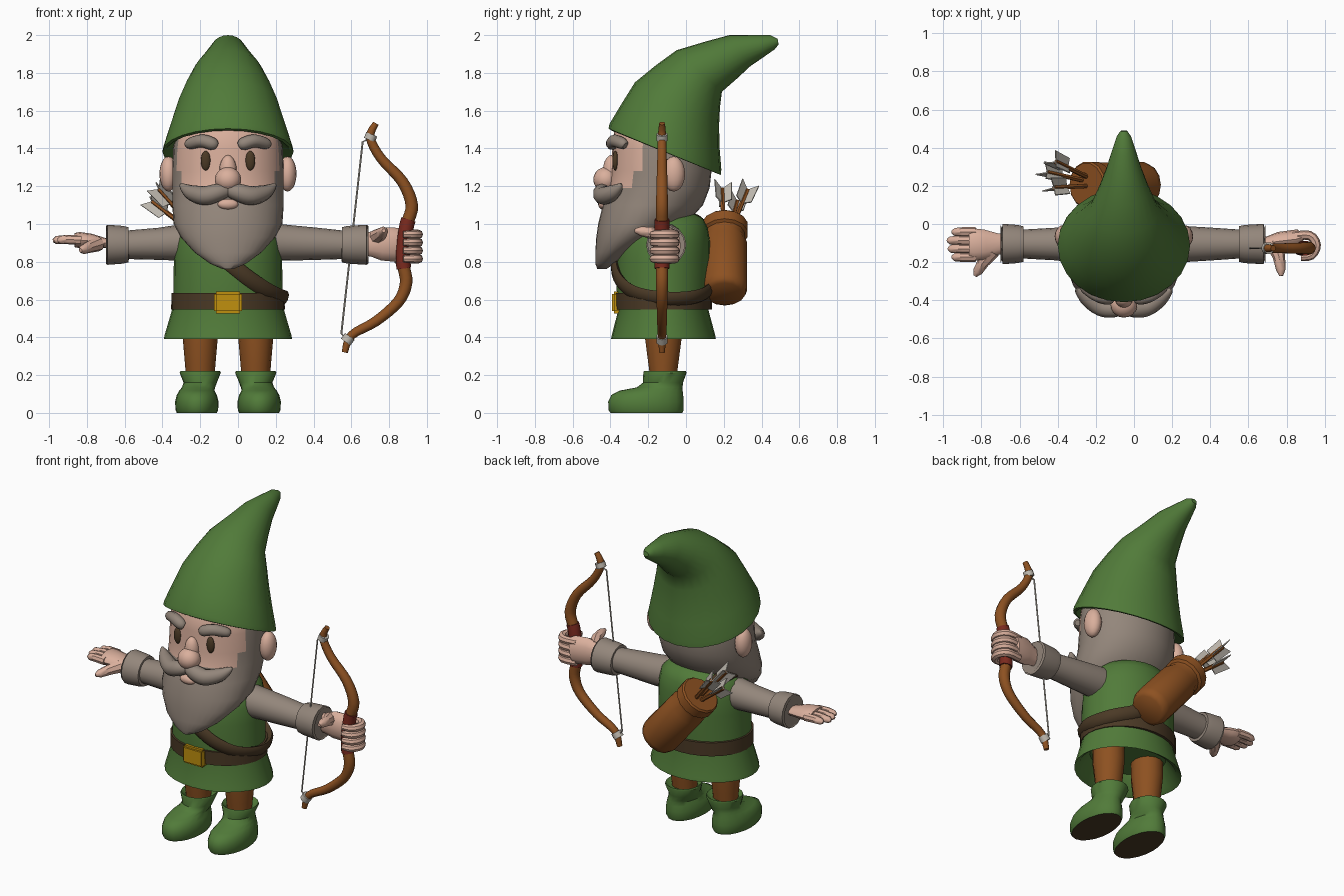
import bpy, bmesh, math
from mathutils import Vector as V

if "Cube" in bpy.data.objects:
    bpy.data.objects.remove(bpy.data.objects["Cube"])

CX = -0.053  # body centre line


def material(name, *rgb):
    m = bpy.data.materials.new(name)
    m.diffuse_color = [(c / 255) ** 2.2 for c in rgb] + [1]
    m.use_nodes = True
    m.node_tree.nodes["Principled BSDF"].inputs["Base Color"].default_value = m.diffuse_color
    return m


GREEN = material("green cloth", 82, 122, 60)
SKIN = material("skin", 217, 174, 155)
GREY = material("grey hair and wool", 146, 133, 122)
BROWN = material("brown leather", 140, 82, 38)
DARK = material("dark leather", 76, 60, 42)
GOLD = material("gold", 190, 142, 22)
RED = material("red grip", 122, 46, 36)
PALE = material("pale feather", 190, 184, 174)


def finish(name, bm, mats, rule=None, angle=42):
    bmesh.ops.recalc_face_normals(bm, faces=bm.faces)
    for f in bm.faces:
        f.smooth = True
        if rule:
            f.material_index = int(rule(f.calc_center_median(), f.normal))
    me = bpy.data.meshes.new(name)
    bm.to_mesh(me)
    bm.free()
    for m in mats:
        me.materials.append(m)
    me.set_sharp_from_angle(angle=math.radians(angle))
    ob = bpy.data.objects.new(name, me)
    bpy.context.collection.objects.link(ob)
    return ob


def loft(name, rings, mats, n=24, rule=None, closed=False, angle=42):
    """Skin elliptical rings given as (centre, u axis, v axis)."""
    bm = bmesh.new()
    loops = []
    for c, u, v in rings:
        loops.append([bm.verts.new(c + u * math.cos(a) + v * math.sin(a))
                      for a in (2 * math.pi * i / n for i in range(n))])
    pairs = list(zip(loops, loops[1:]))
    if closed:
        pairs.append((loops[-1], loops[0]))
    for a, b in pairs:
        for i in range(n):
            j = (i + 1) % n
            bm.faces.new((a[i], a[j], b[j], b[i]))
    if not closed:
        bm.faces.new(loops[0])
        bm.faces.new(loops[-1])
    return finish(name, bm, mats, rule, angle)


def stack(name, rows, mats, x=0, **kw):
    """Horizontal rings: (z, front y, back y, half width[, x shift])."""
    return loft(name, [(V((CX + x + (r[4] if len(r) > 4 else 0), (r[1] + r[2]) / 2, r[0])),
                        V((r[3], 0, 0)), V((0, (r[2] - r[1]) / 2, 0))) for r in rows], mats, **kw)


def curve(pts, k=4, closed=False):
    """Catmull-Rom smoothing of (x, y, z, radius) points."""
    p = [V(q) for q in pts]
    n, out = len(p), []
    get = (lambda i: p[i % n]) if closed else (lambda i: p[max(0, min(n - 1, i))])
    for i in range(n if closed else n - 1):
        a, b, c, d = (get(i + j) for j in (-1, 0, 1, 2))
        for t in (j / k for j in range(k)):
            out.append(0.5 * (2 * b + (c - a) * t + (2 * a - 5 * b + 4 * c - d) * t * t
                              + (3 * b - a - 3 * c + d) * t ** 3))
    return out if closed else out + [p[-1]]


def tube(name, pts, mats, n=10, ref=(0, 1, 0), flat=1, **kw):
    """Tube through (x, y, z, radius) points; flat scales it along ref."""
    rings = []
    axis = [V(q[:3]) for q in pts]
    for i, q in enumerate(pts):
        t = axis[min(i + 1, len(axis) - 1)] - axis[max(i - 1, 0)]
        if t.length < 1e-6:
            t = axis[-1] - axis[0]
        u = t.cross(V(ref)).normalized()
        v = u.cross(t).normalized()
        rings.append((axis[i], u * q[3], v * q[3] * flat))
    return loft(name, rings, mats, n=n, **kw)


def ball(name, loc, size, mat):
    bm = bmesh.new()
    bmesh.ops.create_uvsphere(bm, u_segments=16, v_segments=10, radius=1)
    for v in bm.verts:
        v.co = V(loc) + V([a * b for a, b in zip(v.co, size)])
    return finish(name, bm, [mat], angle=80)


# Pointed hat, bent backwards: front (y, z), back (y, z), half width
hat = [((-.33, 1.52), (.11, 1.34), .26), ((-.395, 1.495), (.17, 1.265), .33),
       ((-.41, 1.505), (.185, 1.26), .347), ((-.405, 1.53), (.187, 1.29), .342),
       ((-.345, 1.63), (.178, 1.40), .308),
       ((-.27, 1.75), (.175, 1.52), .268), ((-.16, 1.84), (.18, 1.62), .225),
       ((-.05, 1.92), (.19, 1.70), .18), ((.10, 1.965), (.27, 1.77), .13),
       ((.23, 2.0), (.34, 1.835), .093), ((.36, 2.0), (.42, 1.89), .06),
       ((.445, 2.0), (.47, 1.925), .038), ((.485, 1.98), (.49, 1.95), .018)]
loft("hat", [(V((CX, (f[0] + b[0]) / 2, (f[1] + b[1]) / 2)), V((w, 0, 0)),
              V((0, (b[0] - f[0]) / 2, (b[1] - f[1]) / 2))) for f, b, w in hat], [GREEN])

# Head with hair and beard; the face is the front patch
stack("head_and_beard", [(1.6, -.3, .05, .2), (1.5, -.38, .12, .275), (1.4, -.39, .13, .29),
      (1.28, -.395, .135, .295), (1.19, -.405, .125, .295), (1.1, -.44, .09, .295),
      (1.0, -.465, 0, .288), (.93, -.475, -.13, .25), (.85, -.48, -.29, .178),
      (.79, -.48, -.38, .095), (.762, -.47, -.42, .03)], [GREY, SKIN], n=32,
      rule=lambda c, n: c.z > 1.18 and c.y < (-.24 if c.z > 1.25 else -.29), angle=60)

ball("nose_tip", (CX, -.425, 1.235), (.07, .066, .066), SKIN)
ball("nose_bridge", (CX, -.395, 1.28), (.046, .045, .085), SKIN)
ball("lower_lip", (CX, -.44, 1.105), (.055, .025, .028), SKIN)
for s, side in ((-1, "right"), (1, "left")):
    X = lambda d: CX + s * d
    ball(side + "_ear", (X(.315), -.065, 1.265), (.048, .06, .093), SKIN)
    ball(side + "_eye", (X(.118), -.374, 1.335), (.026, .016, .052), DARK)
    tube(side + "_eyebrow", curve([(X(.065), -.385, 1.415, .024), (X(.085), -.39, 1.425, .034),
         (X(.14), -.375, 1.44, .034), (X(.2), -.335, 1.425, .03), (X(.215), -.32, 1.415, .018)]),
         [GREY], ref=(0, 1, 0))
    tube(side + "_moustache", curve([(X(-.01), -.43, 1.18, .03), (X(.05), -.445, 1.168, .046),
         (X(.12), -.435, 1.15, .05), (X(.19), -.39, 1.165, .042), (X(.235), -.355, 1.195, .022),
         (X(.25), -.345, 1.215, .006)]), [GREY])

# Tunic with flared, hollow skirt
stack("tunic", [(.5, -.32, .08, .24), (.41, -.365, .125, .31), (.39, -.397, .158, .34),
      (.41, -.393, .155, .336), (.54, -.36, .12, .298), (.65, -.367, .125, .288),
      (.8, -.367, .128, .287), (.9, -.355, .128, .282), (.98, -.33, .115, .262),
      (1.03, -.28, .09, .21), (1.06, -.2, .03, .12)], [GREEN], n=28)

# Belt and buckle
stack("belt", [(.55, -.35, .11, .285), (.548, -.375, .138, .301), (.635, -.378, .14, .299),
      (.637, -.35, .11, .28)], [DARK], n=28)
bm = bmesh.new()
bmesh.ops.create_cube(bm, size=1)
for v in bm.verts:
    v.co = V((CX + v.co.x * .15, -.368 + v.co.y * .05, .585 + v.co.z * .115))
bmesh.ops.bevel(bm, geom=bm.edges, offset=.012, segments=2, affect='EDGES')
finish("buckle", bm, [GOLD])

# Diagonal strap around the body
path = curve([(-.2, -.25, 1.0, 0), (-.13, -.345, .91, 0), (.0, -.378, .80, 0), (.12, -.355, .705, 0),
              (.23, -.27, .635, 0), (.298, -.12, .605, 0), (.255, .03, .61, 0),
              (.13, .12, .65, 0), (0, .142, .74, 0), (-.13, .13, .9, 0), (-.2, .06, 1.02, 0),
              (-.215, -.1, 1.04, 0)], 4, True)
path = [V((p[0] + CX, p[1], p[2])) for p in path]
rings = []
for i, p in enumerate(path):
    t = path[(i + 1) % len(path)] - path[i - 1]
    out = p - V((CX, -.12, .75))
    side = t.cross(out).normalized()
    rings.append((p, side * .042, side.cross(t).normalized() * .02))
loft("strap", rings, [DARK], n=8, closed=True)

# Legs and boots
for s, side in ((-1, "right"), (1, "left")):
    stack(side + "_leg", [(.18, -.19, -.05, .075), (.25, -.2, -.04, .08), (.4, -.22, -.02, .093),
          (.5, -.22, -.02, .093)], [BROWN], x=s * .147, n=14)
    k = s * .018
    stack(side + "_boot", [(0, -.4, -.02, .106, k), (.015, -.41, -.012, .113, k),
          (.06, -.412, -.012, .115, k), (.095, -.395, -.015, .106, k), (.118, -.35, -.018, .093, k),
          (.135, -.26, -.018, .088, k / 2), (.16, -.228, -.016, .088), (.212, -.226, .003, .109),
          (.222, -.222, 0, .105), (.2, -.2, -.03, .08)], [GREEN, DARK], x=s * .147, n=20,
          rule=lambda c, n: c.z < .005)

# Sleeves with cuffs
for side, s, cuff, end in (("right", -1, .58, .70), ("left", 1, .55, .69)):
    tube(side + "_sleeve", [(s * .2 + CX / 2, -.11, .905, .1), (s * .3 + CX / 2, -.105, .9, .094),
         (s * .42, -.105, .895, .085), (s * cuff, -.105, .89, .076), (s * cuff, -.105, .89, .093),
         (s * (cuff + .03), -.105, .89, .1), (s * (end - .01), -.105, .89, .106),
         (s * end, -.105, .89, .1), (s * (end - .02), -.105, .89, .06)], [GREY], n=16, ref=(0, 0, 1))

# Open hand
tube("right_palm", [(-.66, -.105, .895, .05), (-.71, -.105, .9, .055), (-.78, -.108, .91, .078),
     (-.84, -.108, .915, .085), (-.865, -.108, .915, .075)], [SKIN], n=12, ref=(0, 0, 1), flat=.5)
for i, tip in enumerate((.955, .98, .975, .955)):
    y = -.042 - i * .044
    tube("right_finger", [(-.83, y, .915, .026), (-.9, y, .918, .025), (-tip + .015, y, .915, .021),
         (-tip, y, .912, .009)], [SKIN], n=8, ref=(0, 0, 1))
tube("right_thumb", [(-.74, -.14, .895, .04), (-.79, -.2, .878, .032), (-.82, -.25, .865, .025),
     (-.833, -.272, .86, .01)], [SKIN], n=8, ref=(0, 0, 1))

# Hand gripping the bow
tube("left_palm", [(.64, -.1, .89, .055), (.7, -.1, .893, .065), (.76, -.09, .895, .088),
     (.84, -.08, .89, .09), (.87, -.07, .885, .08)], [SKIN], n=12, flat=.55)
for i in range(4):
    z = .945 - i * .043
    tube("left_finger", curve([(.83, -.065, z, .024), (.92, -.06, z, .025), (.955, -.11, z, .025),
         (.93, -.165, z, .023), (.875, -.175, z, .018)], 3), [SKIN], n=8, ref=(0, 0, 1))
tube("left_thumb", [(.73, -.1, .93, .042), (.76, -.17, .95, .033), (.77, -.24, .962, .025),
     (.772, -.272, .965, .01)], [SKIN], n=8, ref=(0, 0, 1))

# Bow with grip, end bands and string
BY = -.127
bow = [(.73, 1.533, .016), (.70, 1.46, .023), (.755, 1.35, .026), (.87, 1.225, .03),
       (.92, 1.1, .033), (.895, 1.0, .033), (.88, .9, .033), (.875, .79, .033),
       (.89, .69, .033), (.85, .59, .03), (.73, .485, .027), (.60, .41, .023), (.565, .32, .016)]
limb = curve([(x, BY, z, r) for x, z, r in bow])
tube("bow", limb, [BROWN])
tube("bow_grip", [(p[0], p[1], p[2], .039) for p in limb if .75 < p[2] < 1.03], [RED], n=12)
tube("upper_band", [(.708, BY, 1.475, .031), (.696, BY, 1.445, .031)], [PALE])
tube("lower_band", [(.592, BY, .405, .031), (.57, BY, .375, .031)], [PALE])
tube("bow_string", [(.69, BY, 1.45, .005), (.66, BY, 1.435, .005), (.547, BY, .42, .005),
                    (.575, BY, .39, .005)], [PALE], n=6)

# Quiver on the back
A, B = V((.065, .205, .63)), V((-.25, .205, 1.0))
tube("quiver", [(*A.lerp(B, t), r) for t, r in ((0, .09), (.03, .112), (.1, .122), (.7, .12), (.8, .105),
     (.84, .108), (.86, .124), (.98, .124), (1.0, .115), (1.0, .088), (.85, .08))], [BROWN], n=14)

# Arrows with three feathers each
for tip in (V((-.455, .27, 1.12)), V((-.42, .19, 1.185)), V((-.41, .325, 1.18))):
    base = A.lerp(B, .7)
    d = (tip - base).normalized()
    tube("arrow_shaft", [(*base, .013), (*tip, .013)], [BROWN], n=6)
    u = d.cross(V((0, 1, 0))).normalized()
    w = d.cross(u)
    bm = bmesh.new()
    for a in (.3, .3 + 2 * math.pi / 3, .3 + 4 * math.pi / 3):
        o, p = u * math.cos(a) + w * math.sin(a), u * -math.sin(a) + w * math.cos(a)
        prof = [tip - d * .1, tip - d * .085 + o * .05, tip + d * .035 + o * .055, tip]
        lo, hi = ([bm.verts.new(q + p * e) for q in prof] for e in (-.003, .003))
        bm.faces.new(lo)
        bm.faces.new(hi)
        for i in range(4):
            bm.faces.new((lo[i - 1], lo[i], hi[i], hi[i - 1]))
    finish("arrow_feathers", bm, [PALE], angle=20)
